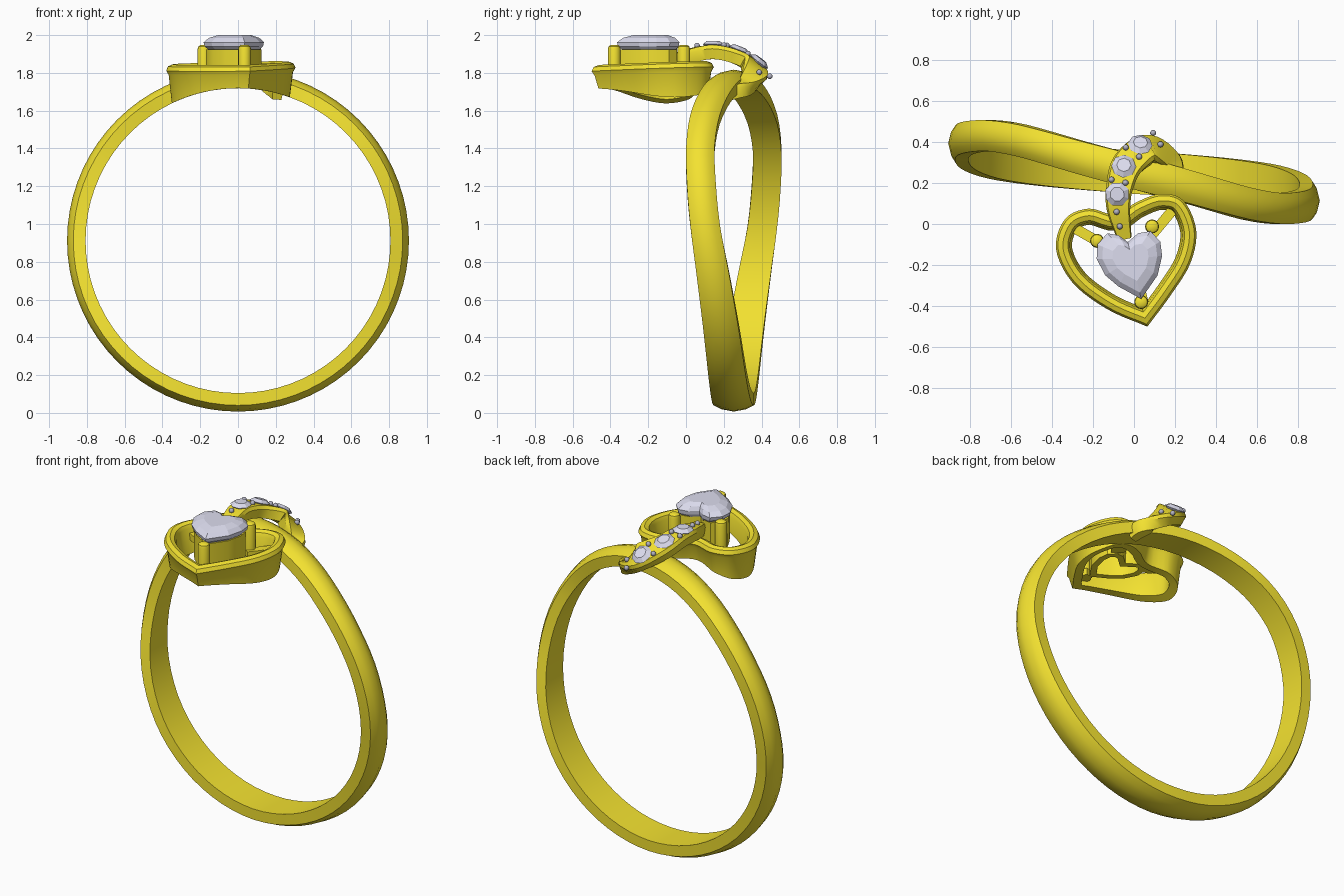
import bpy, bmesh, math
from mathutils import Vector

if "Cube" in bpy.data.objects:
    bpy.data.objects.remove(bpy.data.objects["Cube"])

def material(name, col):
    m = bpy.data.materials.new(name)
    m.diffuse_color = (*col, 1)
    m.use_nodes = True
    m.node_tree.nodes["Principled BSDF"].inputs["Base Color"].default_value = m.diffuse_color
    return m

GOLD = material("gold", (0.90, 0.76, 0.03))
GEM = material("gem", (0.72, 0.72, 0.86))
BEAD = material("bead", (0.45, 0.45, 0.55))

def finish(name, bm, mat, smooth=True):
    bmesh.ops.recalc_face_normals(bm, faces=bm.faces)
    me = bpy.data.meshes.new(name)
    bm.to_mesh(me)
    bm.free()
    me.materials.append(mat)
    ob = bpy.data.objects.new(name, me)
    bpy.context.collection.objects.link(ob)
    if smooth:
        bpy.ops.object.select_all(action='DESELECT')
        ob.select_set(True)
        bpy.context.view_layer.objects.active = ob
        bpy.ops.object.shade_smooth_by_angle(angle=math.radians(35))
    return ob

def loft(name, sections, mat, closed=True, smooth=True, wrap=True):
    """Skin a list of equal-length loops; closed joins last to first, otherwise caps."""
    bm = bmesh.new()
    vs = [[bm.verts.new(p) for p in s] for s in sections]
    n, k = len(vs), len(vs[0])
    for i in range(n if closed else n - 1):
        a, b = vs[i], vs[(i + 1) % n]
        for j in range(k):
            bm.faces.new((a[j], a[(j + 1) % k], b[(j + 1) % k], b[j]))
    if not closed:
        bm.faces.new(vs[0])
        bm.faces.new(vs[-1])
    return finish(name, bm, mat, smooth)

def interp(table, x):
    for (x0, y0), (x1, y1) in zip(table, table[1:]):
        if x <= x1:
            t = (x - x0) / (x1 - x0)
            return y0 + (y1 - y0) * t
    return table[-1][1]

def catmull(pts, steps):
    """Smooth open curve through points of any dimension."""
    p = [Vector(q) for q in pts]
    p = [2 * p[0] - p[1]] + p + [2 * p[-1] - p[-2]]
    out = []
    for i in range(1, len(p) - 2):
        a, b, c, d = p[i - 1:i + 3]
        for s in range(steps):
            t = s / steps
            out.append(0.5 * (2 * b + (c - a) * t + (2 * a - 5 * b + 4 * c - d) * t * t
                              + (3 * b - a - 3 * c + d) * t ** 3))
    return out + [p[-2]]

def inset(loop, d):
    """Mitred inward offset of a clockwise 2D loop."""
    out = []
    for i, p in enumerate(loop):
        e0 = (p - loop[i - 1]).normalized()
        e1 = (loop[(i + 1) % len(loop)] - p).normalized()
        n0, n1 = Vector((e0.y, -e0.x)), Vector((e1.y, -e1.x))
        m = (n0 + n1).normalized()
        out.append(p + m * d / max(0.6, m.dot(n0)))
    return out

# Band: ring whose two shoulders sweep apart sideways
CZ, RIN = 0.912, 0.807
keys = [(0, 0), (16, .063), (30, .118), (42, .157), (55, .177), (68, .173), (84, .153),
        (104, .106), (126, .062), (150, .03), (180, 0)]
shift = catmull([(a, d) for a, d in keys], 6)
shift = [(v.x, v.y) for v in shift]
width = [(0, .17), (30, .16), (55, .15), (84, .156), (104, .175), (126, .19), (180, .213)]
profile = [(-.5, RIN), (-.5, .872), (-.3, .893), (0, .905), (.3, .893), (.5, .872), (.5, RIN)]
rings = []
for i in range(72):
    a = i * 5 - 180
    s = math.copysign(1, a)
    yc = 0.253 - s * interp(shift, abs(a))
    w = interp(width, abs(a))
    r = math.radians(a)
    rings.append([(q * math.sin(r), yc + u * w, CZ + q * math.cos(r)) for u, q in profile])
loft("band", rings, GOLD)

# Curled ribbon from the band over to the heart: x, y, z of top, width, back tilt
path = [(.215, .22, 1.73, .06, .2), (.185, .32, 1.765, .10, .5), (.075, .385, 1.845, .16, .75),
        (-.03, .30, 1.91, .155, .4), (-.07, .18, 1.945, .13, .1), (-.075, .07, 1.94, .115, 0),
        (-.045, -.075, 1.90, .07, 0)]
pts = catmull(path, 6)
rib = []
for i, p in enumerate(pts):
    c = Vector(p[:3])
    t = (Vector(pts[min(i + 1, len(pts) - 1)][:3]) - Vector(pts[max(i - 1, 0)][:3])).normalized()
    n = Vector((0, p[4], 1))
    n = (n - t * n.dot(t)).normalized()
    s = t.cross(n) * p[3] / 2
    rib.append([c + s * u + n * v for u, v in
                [(-.8, -.075), (-1, -.02), (-.85, 0), (.85, 0), (1, -.02), (.8, -.075)]])
loft("ribbon", rib, GOLD, closed=False)

def frame_at(x, y):
    """Height and surface normal of the ribbon nearest to x, y."""
    i = min(range(1, len(pts) - 1), key=lambda k: (pts[k][0] - x) ** 2 + (pts[k][1] - y) ** 2)
    p = pts[i]
    t = (Vector(pts[i + 1][:3]) - Vector(pts[i - 1][:3])).normalized()
    n = Vector((0, p[4], 1))
    n = (n - t * n.dot(t)).normalized()
    z = p[2] - (n.x * (x - p[0]) + n.y * (y - p[1])) / n.z
    return Vector((x, y, z)), n

# Accent stones along the ribbon
for i, (x, y) in enumerate([(.03, .385), (-.05, .28), (-.082, .145)]):
    c, n = frame_at(x, y)
    rot = n.to_track_quat('Z', 'Y')
    secs = [[c + rot @ Vector((r * math.cos(k * math.pi / 4), r * math.sin(k * math.pi / 4), h))
             for k in range(8)] for r, h in [(.02, -.03), (.06, .004), (.035, .022)]]
    loft(f"accent_stone_{i + 1}", secs, GEM, closed=False, smooth=False)

# Grain beads between the accent stones
for i, (x, y) in enumerate([(.09, .44), (.125, .385), (-.04, .37), (.025, .325), (-.11, .215),
                            (-.042, .2), (-.085, .06), (-.07, -.01)]):
    c, n = frame_at(x, y)
    bm = bmesh.new()
    bmesh.ops.create_uvsphere(bm, u_segments=10, v_segments=6, radius=.015)
    bmesh.ops.translate(bm, vec=c + n * .006, verts=bm.verts)
    finish(f"bead_{i + 1}", bm, BEAD)

# Heart halo: open heart wall with a rounded rim, underside fitted to the finger
outline = [(.065, -.5), (-.13, -.415), (-.30, -.285), (-.38, -.12), (-.335, .025), (-.22, .075),
           (-.09, .045), (.01, .105), (.13, .147), (.24, .115), (.303, -.03), (.275, -.19),
           (.18, -.345), (.065, -.5)]
heart = catmull(outline, 5)[:-1]

def under(x):
    return CZ + math.sqrt(RIN ** 2 - x * x)

def halo_row(d, dz, bottom=False):
    row = []
    for p in inset(heart, d):
        z = under(p.x) if bottom else 1.855 + .03 * p.y + .02 * p.x + dz
        row.append((p.x, p.y, z))
    return row

loft("heart_halo", [halo_row(.03, 0, True), halo_row(.013, -.055), halo_row(0, -.032),
                    halo_row(.01, -.01), halo_row(.034, 0), halo_row(.058, -.01),
                    halo_row(.068, -.032), halo_row(.078, 0, True)], GOLD)

# Heart seat under the centre stone
gem = [Vector(p) for p in [(.035, -.365), (-.075, -.305), (-.14, -.25), (-.182, -.17),
                           (-.178, -.10), (-.13, -.045), (-.075, -.055), (-.03, -.088),
                           (.02, -.045), (.08, -.035), (.128, -.085), (.137, -.155),
                           (.115, -.25)]]
loft("heart_seat", [[(p.x, p.y, z) for p in inset(gem, d)] for d, z in
                    [(.015, 1.75), (.012, 1.925), (.045, 1.925), (.05, 1.75)]], GOLD)

# Heart centre stone: pavilion, girdle, crown and table
mid = Vector((-.01, -.17))
loft("heart_stone", [[(*(mid + (p - mid) * s), z + .05 * (mid - p).x * t) for p in gem]
                     for s, z, t in [(.25, 1.84, 0), (.97, 1.94, 0), (1, 1.962, 0),
                                     (.84, 1.985, 0), (.55, 2.0, 0)]],
     GEM, closed=False, smooth=False)

# Prongs with domed heads
for i, (x, y) in enumerate([(-.18, -.082), (.088, -.012), (.035, -.38)]):
    secs = [[(x + r * math.cos(k * math.pi / 8), y + r * math.sin(k * math.pi / 8), z)
             for k in range(16)] for r, z in
            [(.034, 1.75), (.034, 1.925), (.03, 1.94), (.018, 1.948)]]
    loft(f"prong_{i + 1}", secs, GOLD, closed=False)

# Bridges joining seat to halo underneath
for i, (a, b) in enumerate([((.035, -.34), (.06, -.44)), ((-.15, -.1), (-.29, -.02)),
                            ((.09, -.05), (.19, .07))]):
    a, b = Vector(a), Vector(b)
    d = (b - a).normalized() * .025
    s = Vector((-d.y, d.x))
    loft(f"bridge_{i + 1}", [[(*(q + s * u), z) for u, z in
                              [(-1, 1.75), (1, 1.75), (1, 1.79), (-1, 1.79)]] for q in (a, b)],
         GOLD, closed=False)
